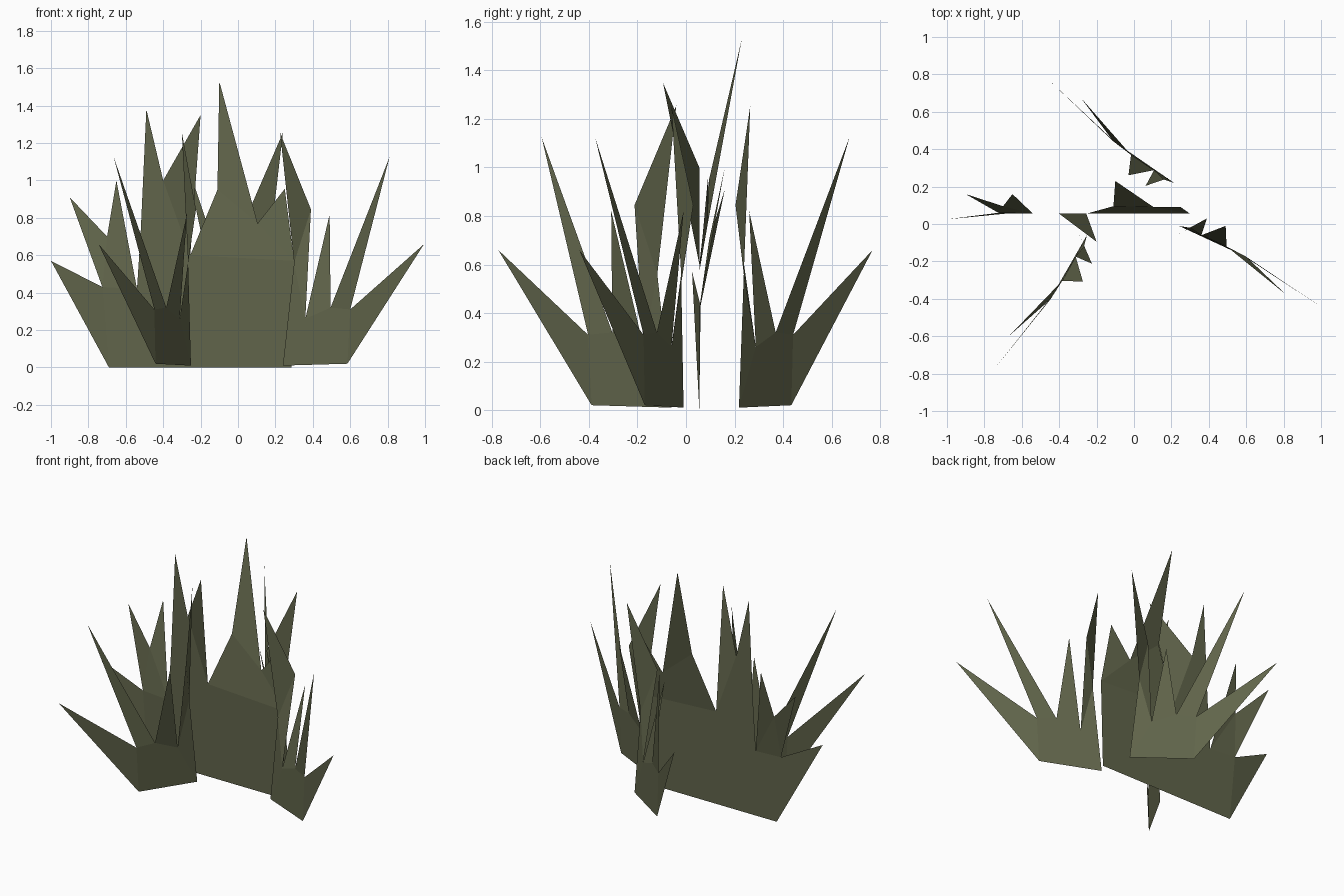
import bpy
from math import radians

mat = bpy.data.materials.new("olive_leaf")
mat.diffuse_color = (0.12, 0.13, 0.07, 1)


def blade_sheet(name, pts, faces, loc=(0, 0, 0), turn=0):
    me = bpy.data.meshes.new(name)
    me.from_pydata(pts, [], faces)
    me.materials.append(mat)
    ob = bpy.data.objects.new(name, me)
    ob.location = loc
    ob.rotation_euler.z = radians(turn)
    bpy.context.collection.objects.link(ob)
    return ob


# Large central sheet: root edge, then spikes and valleys from left to right
big = [
    (0.285, 0.055, 0), (-0.69, 0.055, 0),
    (-1.0, 0.025, 0.57), (-0.725, 0.06, 0.43),
    (-0.90, 0.16, 0.91), (-0.70, 0.095, 0.70),
    (-0.65, 0.16, 1.0), (-0.54, 0.055, 0.42),
    (-0.52, 0.055, 0.73), (-0.49, 0.055, 1.38), (-0.40, 0.055, 1.0),
    (-0.20, -0.095, 1.35), (-0.255, 0.055, 0.60),
    (-0.11, 0.095, 0.95), (-0.10, 0.23, 1.53), (0.105, 0.09, 0.77),
    (0.25, 0.09, 0.955), (0.30, 0.055, 0.57),
]
big_faces = [
    (0, 1, 3, 7, 12, 17), (1, 2, 3), (3, 4, 5), (3, 5, 7), (5, 6, 7),
    (7, 8, 10, 12), (8, 9, 10), (10, 11, 12),
    (12, 13, 15, 17), (13, 14, 15), (15, 16, 17),
]
blade_sheet("large_grass_sheet", big, big_faces)

# Small tuft: one shape repeated three times, pivoting on its inner tip
px, py = 0.225, -0.06
small = [
    (0.24, -0.01, 0.01), (0.585, -0.17, 0.02),
    (0.995, -0.44, 0.66), (0.60, -0.175, 0.31),
    (0.81, -0.375, 1.125), (0.495, -0.12, 0.32),
    (0.49, -0.01, 0.82), (0.36, -0.06, 0.26),
    (0.39, 0.03, 0.845), (px, py, 1.255), (0.30, -0.02, 0.56),
]
small = [(x - px, y - py, z) for x, y, z in small]
small_faces = [(0, 1, 3, 5, 7), (1, 2, 3), (3, 4, 5), (5, 6, 7),
               (0, 7, 10), (7, 8, 10), (8, 9, 10)]
for name, x, y, turn in (("right_tuft", px, py, 0),
                         ("left_front_tuft", -0.30, -0.04, -95),
                         ("back_tuft", 0.24, 0.265, 170.3)):
    blade_sheet(name, small, small_faces, (x, y, 0), turn)
